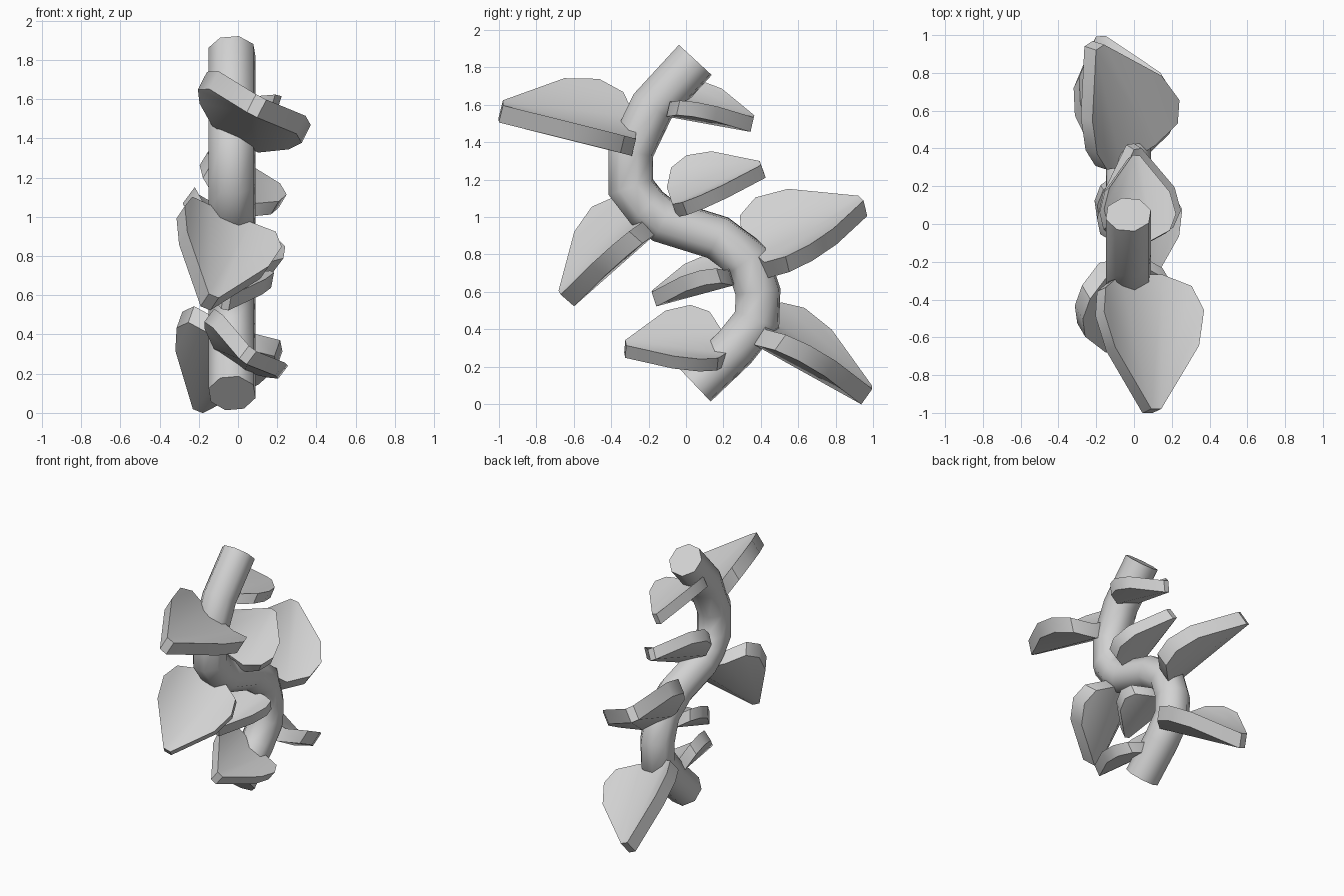
import bpy, bmesh, math
from mathutils import Vector

cube = bpy.data.objects.get("Cube")
if cube:
    bpy.data.objects.remove(cube, do_unlink=True)

# Single plain grey material
GREY = (0.65, 0.65, 0.65, 1)
grey = bpy.data.materials.new("plain_grey")
grey.use_nodes = True
grey.diffuse_color = GREY
grey.node_tree.nodes["Principled BSDF"].inputs["Base Color"].default_value = GREY


def finish(name, bm, degrees):
    bmesh.ops.recalc_face_normals(bm, faces=bm.faces)
    mesh = bpy.data.meshes.new(name)
    bm.to_mesh(mesh)
    bm.free()
    mesh.materials.append(grey)
    obj = bpy.data.objects.new(name, mesh)
    bpy.context.collection.objects.link(obj)
    bpy.ops.object.select_all(action='DESELECT')
    obj.select_set(True)
    bpy.context.view_layer.objects.active = obj
    bpy.ops.object.shade_smooth_by_angle(angle=math.radians(degrees))


# Winding eight-sided stem: rings swept along a path of (y, z) points
STEM_X, STEM_R, SIDES = -0.03, 0.124, 8
path = [(0.05, 0.10), (0.26, 0.30), (0.38, 0.45), (0.385, 0.60), (0.33, 0.77),
        (0.17, 0.89), (-0.12, 0.98), (-0.21, 1.05), (-0.295, 1.16),
        (-0.295, 1.35), (-0.18, 1.59), (0.05, 1.84)]
pts = [Vector((STEM_X, y, z)) for y, z in path]
bm = bmesh.new()
rings = []
for i, p in enumerate(pts):
    d_in = (p - pts[i - 1]).normalized() if i else (pts[1] - p).normalized()
    d_out = (pts[i + 1] - p).normalized() if i < len(pts) - 1 else d_in
    tangent = (d_in + d_out).normalized()
    across = Vector((1, 0, 0))
    up = tangent.cross(across) / max(0.8, tangent.dot(d_in))
    ring = []
    for k in range(SIDES):
        a = math.tau * (k + 0.35) / SIDES
        ring.append(bm.verts.new(p + STEM_R * (across * math.cos(a) + up * math.sin(a))))
    rings.append(ring)
for r0, r1 in zip(rings, rings[1:]):
    for k in range(SIDES):
        n = (k + 1) % SIDES
        bm.faces.new((r0[k], r0[n], r1[n], r1[k]))
bm.faces.new(rings[0])
bm.faces.new(rings[-1])
finish("stem", bm, 55)

# Half outline of a leaf: (fraction of length, fraction of half width)
HALF = [(0.0, 0.42), (0.11, 0.86), (0.30, 1.0), (0.56, 0.84), (1.0, 0.10)]


def leaf(name, base, tip, side, thickness, lift):
    """Thick cupped leaf: flat floor strip with raised edges; side is the half width towards +x."""
    base, tip, side = Vector(base), Vector(tip), Vector(side)
    axis = tip - base
    half_width = side.length
    side = (side - side.project(axis)).normalized() * half_width
    normal = axis.cross(side).normalized()
    if normal.z < 0:
        normal.negate()
    bm = bmesh.new()
    loops = []
    for layer in (0.5, -0.5):
        halves = []
        for s in (1, -1):
            half = []
            for u, w in HALF:
                rise = lift * (w - (0.42 - 0.32 * u)) / 0.676
                half.append(bm.verts.new(base + axis * u + side * (w * s)
                                         + normal * (rise + layer * thickness)))
            halves.append(half)
            bm.faces.new(half)
        a, b = halves
        bm.faces.new((a[0], a[-1], b[-1], b[0]))
        loops.append(a + b[::-1])
    # Rim joining the two layers
    top, low = loops
    for i in range(len(top)):
        bm.faces.new((top[i - 1], low[i - 1], low[i], top[i]))
    finish(name, bm, 40)


# Four large leaves
BIG = (0.105, 0.10)
leaf("large_leaf_front_top", (0.015, -0.28, 1.43), (0.095, -0.99, 1.565), (0.265, 0, -0.135), *BIG)
leaf("large_leaf_front_middle", (-0.06, -0.22, 0.985), (-0.145, -0.64, 0.565), (0.25, 0.085, -0.07), *BIG)
leaf("large_leaf_back_middle", (-0.005, 0.37, 0.77), (-0.21, 0.945, 1.06), (0.235, 0.04, -0.165), *BIG)
leaf("large_leaf_back_bottom", (-0.02, 0.39, 0.40), (-0.19, 0.965, 0.05), (0.25, 0.03, -0.11), *BIG)

# Four small leaves
SMALL = (0.083, 0.068)
leaf("small_leaf_back_top", (0.0, -0.09, 1.60), (0.0, 0.355, 1.50), (0.19, 0, -0.06), *SMALL)
leaf("small_leaf_back_middle", (-0.01, -0.075, 1.08), (0.0, 0.41, 1.255), (0.2, 0.015, -0.115), *SMALL)
leaf("small_leaf_front_middle", (-0.01, 0.245, 0.69), (-0.06, -0.17, 0.565), (0.19, 0.02, -0.03), *SMALL)
leaf("small_leaf_front_bottom", (-0.02, 0.20, 0.30), (0.05, -0.325, 0.295), (0.19, 0.015, -0.145), *SMALL)
